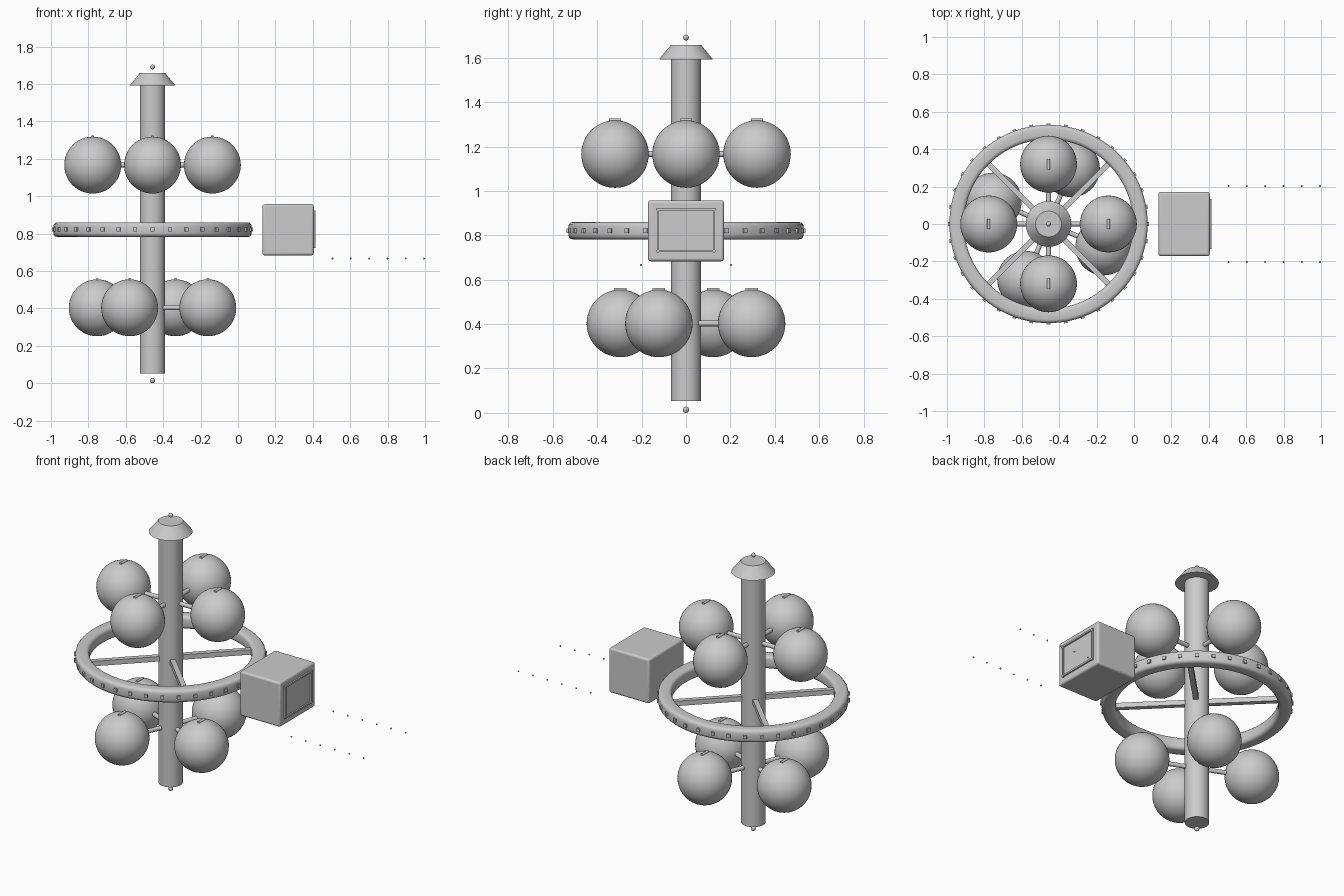
import bpy
import math
from mathutils import Vector

if "Cube" in bpy.data.objects:
    bpy.data.objects.remove(bpy.data.objects["Cube"])

AXIS = Vector((-0.457, 0, 0))   # centre line of the station
RING_Z = 0.821

grey = bpy.data.materials.new("light grey")
grey.use_nodes = True
GREY = (0.6, 0.6, 0.6, 1)
grey.diffuse_color = GREY
grey.node_tree.nodes["Principled BSDF"].inputs["Base Color"].default_value = GREY


def finish(name, smooth=True):
    ob = bpy.context.object
    ob.name = name
    ob.data.materials.append(grey)
    if smooth:
        bpy.ops.object.shade_smooth_by_angle(angle=math.radians(35))
    return ob


def ball(name, centre, r, segs=48):
    bpy.ops.mesh.primitive_uv_sphere_add(segments=segs, ring_count=segs // 2, radius=r, location=centre)
    return finish(name)


def rod(name, a, b, r, sides=24):
    d = b - a
    bpy.ops.mesh.primitive_cylinder_add(vertices=sides, radius=r, depth=d.length, location=(a + b) / 2)
    bpy.context.object.rotation_euler = d.to_track_quat('Z', 'Y').to_euler()
    return finish(name)


def box(name, centre, size, turn=0, bevel=0):
    bpy.ops.mesh.primitive_cube_add(size=1, location=centre)
    ob = bpy.context.object
    ob.scale = size
    ob.rotation_euler.z = turn
    if bevel:
        bpy.ops.object.transform_apply(location=False, rotation=False, scale=True)
        mod = ob.modifiers.new("rounded_edges", 'BEVEL')
        mod.width = bevel
        mod.segments = 3
    return finish(name, bool(bevel))


def polar(radius, angle, z):
    return AXIS + Vector((radius * math.cos(angle), radius * math.sin(angle), z))


def ring(name, radius, half, corner, z, steps=96):
    # rounded square section swept around the axis
    section = []
    for q in range(4):
        mid = math.radians(45 + 90 * q)
        for k in range(4):
            a = math.radians(90 * q + 30 * k)
            section.append((radius + math.copysign(half - corner, math.cos(mid)) + corner * math.cos(a),
                            math.copysign(half - corner, math.sin(mid)) + corner * math.sin(a)))
    n = len(section)
    verts = [polar(r, math.tau * i / steps, z + h) for i in range(steps) for r, h in section]
    faces = [(i * n + j, (i + 1) % steps * n + j, (i + 1) % steps * n + (j + 1) % n, i * n + (j + 1) % n)
             for i in range(steps) for j in range(n)]
    me = bpy.data.meshes.new(name)
    me.from_pydata(verts, [], faces)
    ob = bpy.data.objects.new(name, me)
    bpy.context.collection.objects.link(ob)
    bpy.ops.object.select_all(action='DESELECT')
    ob.select_set(True)
    bpy.context.view_layer.objects.active = ob
    return finish(name)


# Central column with flared cap and end beacons
rod("column", polar(0, 0, 0.053), polar(0, 0, 1.6), 0.068, 48)
bpy.ops.mesh.primitive_cone_add(vertices=48, radius1=0.122, radius2=0.069, depth=0.066,
                                location=polar(0, 0, 1.624))
finish("column_cap")
ball("top_beacon", polar(0, 0, 1.691), 0.013, 16)
ball("bottom_beacon", polar(0, 0, 0.014), 0.014, 16)

# Two tiers of spherical tanks, each with an arm and a top handle
for tier, z, start in (("upper", 1.166, 0), ("lower", 0.403, 67.5)):
    for i in range(4):
        a = math.radians(start + 90 * i)
        c = polar(0.32, a, z)
        ball(f"{tier}_tank_{i + 1}", c, 0.152)
        rod(f"{tier}_arm_{i + 1}", polar(0.03, a, z), polar(0.2, a, z), 0.013)
        top = c + Vector((0, 0, 0.152))
        half = Vector((0, 0.028, 0))
        rod(f"{tier}_handle_{i + 1}", top - half, top + half, 0.008, 12)

# Wheel with spokes and rim lights
ring("wheel_rim", 0.491, 0.039, 0.02, RING_Z)
for i in range(4):
    a = math.radians(45 + 90 * i)
    box(f"spoke_{i + 1}", polar(0.26, a, RING_Z), (0.42, 0.03, 0.03), a)
for i in range(36):
    a = math.tau * i / 36
    box(f"rim_light_{i + 1}", polar(0.53, a, RING_Z), (0.016, 0.02, 0.02), a)

# Docking bay with a thin door frame
box("docking_bay", (0.268, 0, 0.82), (0.274, 0.342, 0.274), bevel=0.012)
for side, s in (("left", 1), ("right", -1)):
    box(f"door_post_{side}", (0.408, s * 0.126, 0.822), (0.012, 0.01, 0.2))
for side, z in (("top", 0.917), ("bottom", 0.729)):
    box(f"door_beam_{side}", (0.408, 0, z), (0.012, 0.268, 0.01))

# Two rows of floating guide lights
for i in range(6):
    for side, s in (("left", 1), ("right", -1)):
        ball(f"guide_light_{side}_{i + 1}", (0.505 + 0.098 * i, s * 0.203, 0.667), 0.005, 12)
